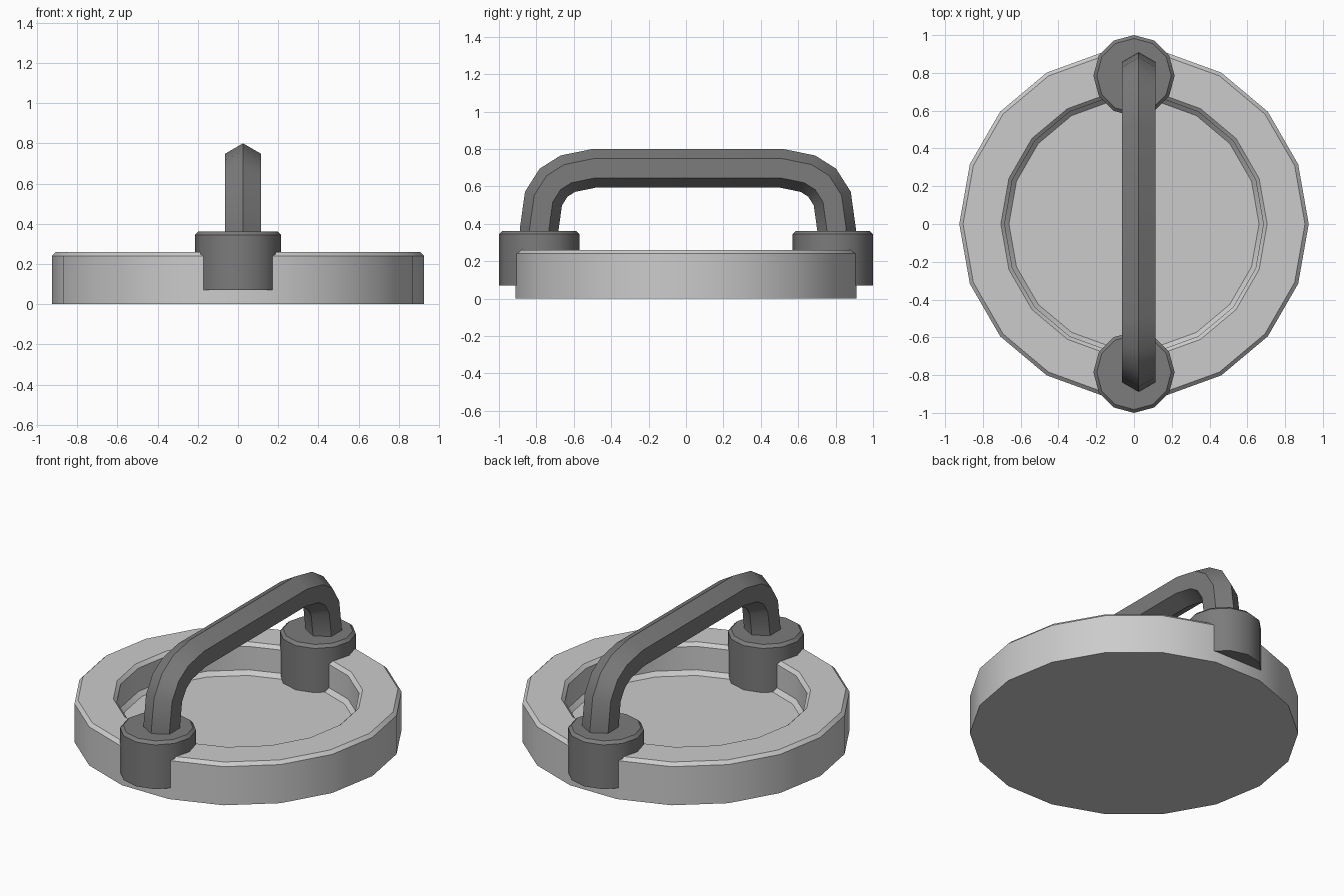
import bpy, bmesh, math
from mathutils import Vector

if "Cube" in bpy.data.objects:
    bpy.data.objects.remove(bpy.data.objects["Cube"])

dark = bpy.data.materials.new("dark_grey")
dark.diffuse_color = (0.2, 0.2, 0.2, 1)
dark.use_nodes = True
dark.node_tree.nodes["Principled BSDF"].inputs["Base Color"].default_value = dark.diffuse_color


def finish(name, bm, mat=None):
    bmesh.ops.remove_doubles(bm, verts=bm.verts, dist=1e-5)
    bmesh.ops.recalc_face_normals(bm, faces=bm.faces)
    mesh = bpy.data.meshes.new(name)
    bm.to_mesh(mesh)
    bm.free()
    obj = bpy.data.objects.new(name, mesh)
    bpy.context.collection.objects.link(obj)
    if mat:
        mesh.materials.append(mat)
    bpy.ops.object.select_all(action='DESELECT')
    obj.select_set(True)
    bpy.context.view_layer.objects.active = obj
    bpy.ops.object.shade_smooth_by_angle(angle=math.radians(33))
    return obj


def loft(bm, rings):
    """Skin closed rings of points and cap both ends."""
    loops = [[bm.verts.new(p) for p in ring] for ring in rings]
    n = len(loops[0])
    for a, b in zip(loops, loops[1:]):
        for i in range(n):
            j = (i + 1) % n
            bm.faces.new((a[i], a[j], b[j], b[i]))
    bm.faces.new(loops[0])
    bm.faces.new(loops[-1])


def turned(name, profile, sides, y=0, mat=None):
    """Stack of regular polygons given as (radius, z)."""
    bm = bmesh.new()
    step = math.tau / sides
    loft(bm, [[(r * math.cos(i * step), y + r * math.sin(i * step), z)
               for i in range(sides)] for r, z in profile])
    return finish(name, bm, mat)


# round dish with chamfered rim and recessed floor
turned("dish", [(0.925, 0), (0.925, 0.24), (0.905, 0.26), (0.705, 0.26),
                (0.685, 0.24), (0.685, 0.095), (0.662, 0.07)], 18)

# two posts holding the handle
for label, side in (("front", -1), ("back", 1)):
    turned(label + "_post", [(0.215, 0.07), (0.215, 0.345), (0.197, 0.362)],
           12, side * 0.785, dark)

# hexagonal bar bent into a handle, half path mirrored
half = [(-0.797, 0.25), (-0.795, 0.37), (-0.772, 0.535), (-0.718, 0.62),
        (-0.642, 0.668), (-0.50, 0.697)]
path = [Vector(p) for p in half] + [Vector((-y, z)) for y, z in reversed(half)]
rings = []
for i, p in enumerate(path):
    before = (p - path[max(i - 1, 0)]).normalized()
    after = (path[min(i + 1, len(path) - 1)] - p).normalized()
    t = (before + after).normalized()
    miter = 1 / max(t.dot(before), t.dot(after))
    normal = Vector((-t.y, t.x)) * miter
    ring = []
    for k in range(6):
        a = k * math.tau / 6
        q = p + normal * 0.103 * math.cos(a)
        ring.append((0.025 + 0.103 * math.sin(a), 0.01 + q.x, q.y))
    rings.append(ring)
bm = bmesh.new()
loft(bm, rings)
finish("handle", bm, dark)
